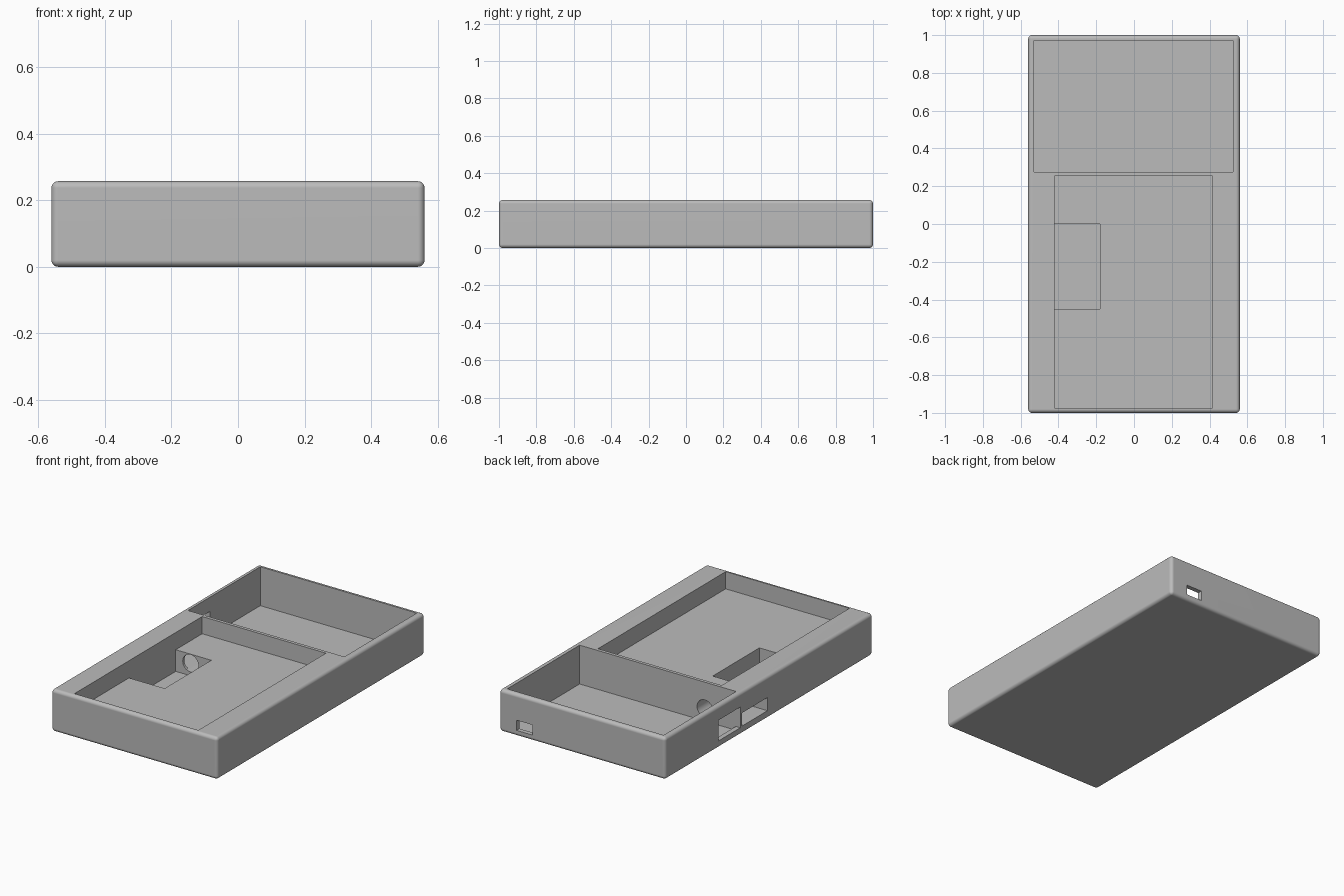
import bpy
import math

if "Cube" in bpy.data.objects:
    bpy.data.objects.remove(bpy.data.objects["Cube"])

grey = bpy.data.materials.new("grey plastic")
grey.diffuse_color = (0.5, 0.5, 0.5, 1)
grey.use_nodes = True
grey.node_tree.nodes["Principled BSDF"].inputs["Base Color"].default_value = grey.diffuse_color

W, L, H = 0.56, 1.0, 0.257   # half width, half length, height
FLOOR = 0.02                 # thickness of the bottom
SHELF = 0.152                # height of the shallow tray floor


def box(name, x0, x1, y0, y1, z0, z1):
    bpy.ops.mesh.primitive_cube_add(
        size=1, location=((x0 + x1) / 2, (y0 + y1) / 2, (z0 + z1) / 2))
    ob = bpy.context.object
    ob.name = name
    ob.scale = (x1 - x0, y1 - y0, z1 - z0)
    bpy.ops.object.transform_apply(location=True, rotation=True, scale=True)
    return ob


def apply(ob, mod):
    bpy.context.view_layer.objects.active = ob
    bpy.ops.object.modifier_apply(modifier=mod.name)


def cut(ob, cutter):
    mod = ob.modifiers.new("cut", 'BOOLEAN')
    mod.operation = 'DIFFERENCE'
    mod.solver = 'EXACT'
    mod.object = cutter
    apply(ob, mod)
    bpy.data.objects.remove(cutter)


# Rounded outer block
case = box("device_case", -W, W, -L, L, 0, H)
bevel = case.modifiers.new("round", 'BEVEL')
bevel.width = 0.02
bevel.segments = 5
apply(case, bevel)

# Deep rear compartment, shallow front tray and the deep notch within it
cut(case, box("rear_pocket", -0.53, 0.525, 0.275, 0.972, FLOOR, 0.5))
cut(case, box("front_tray", -0.42, 0.415, -0.975, 0.255, SHELF, 0.5))
cut(case, box("tray_notch", -0.42, -0.18, -0.45, 0.0, FLOOR, 0.2))

# Ports in the left wall: one into the rear compartment, one into the tunnel
cut(case, box("large_side_port", -0.7, -0.50, 0.277, 0.485, 0.044, 0.17))
cut(case, box("small_side_port", -0.7, -0.33, 0.015, 0.26, 0.048, 0.128))

# Port in the back wall
cut(case, box("back_port", 0.335, 0.443, 0.9, 1.1, 0.036, 0.098))

# Round cable tunnel from the notch to the rear compartment
bpy.ops.mesh.primitive_cylinder_add(
    vertices=32, radius=0.053, depth=0.4, location=(-0.32, 0.14, 0.096),
    rotation=(math.pi / 2, 0, 0))
cut(case, bpy.context.object)

# Smooth rounding with flat broad faces
case.data.materials.clear()
case.data.materials.append(grey)
bpy.ops.object.select_all(action='DESELECT')
case.select_set(True)
bpy.context.view_layer.objects.active = case
bpy.ops.object.shade_smooth_by_angle(angle=math.radians(30))
normals = case.modifiers.new("even_normals", 'WEIGHTED_NORMAL')
normals.keep_sharp = True
